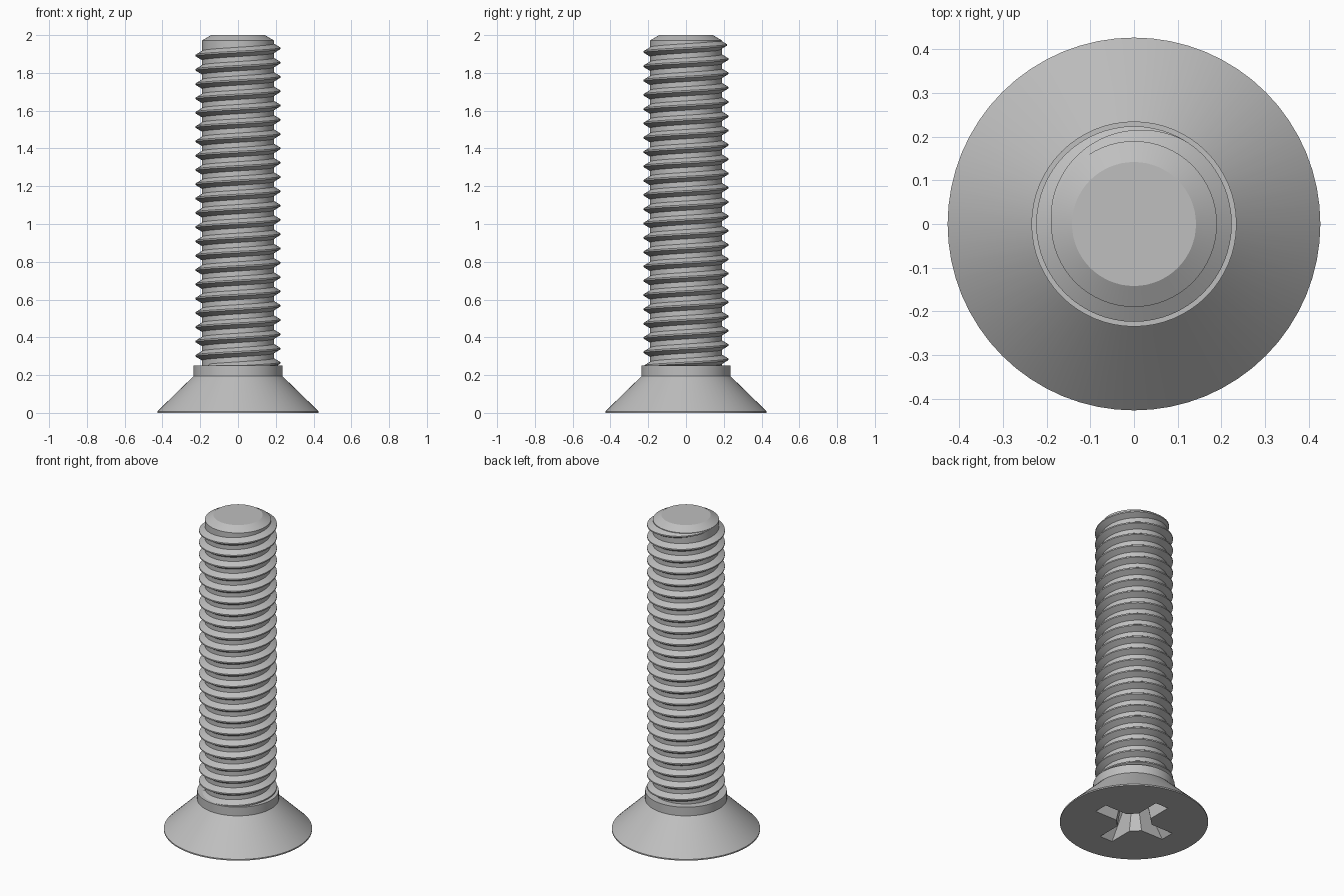
import bpy, bmesh, math

if "Cube" in bpy.data.objects:
    bpy.data.objects.remove(bpy.data.objects["Cube"])

SEG = 64
PITCH = 0.0757
ROOT, CREST = 0.19, 0.224

steel = bpy.data.materials.new("steel grey")
steel.diffuse_color = (0.52, 0.52, 0.52, 1)
steel.use_nodes = True
steel.node_tree.nodes["Principled BSDF"].inputs["Base Color"].default_value = steel.diffuse_color


def make(name, verts, faces):
    mesh = bpy.data.meshes.new(name)
    mesh.from_pydata(verts, [], faces)
    bm = bmesh.new()
    bm.from_mesh(mesh)
    bmesh.ops.recalc_face_normals(bm, faces=bm.faces)
    bm.to_mesh(mesh)
    bm.free()
    mesh.materials.append(steel)
    ob = bpy.data.objects.new(name, mesh)
    bpy.context.collection.objects.link(ob)
    return ob


def loft(name, rings):
    """Closed solid through rings that have equal vertex counts."""
    n = len(rings[0])
    verts = [v for ring in rings for v in ring]
    faces = [(i * n + j, i * n + (j + 1) % n, (i + 1) * n + (j + 1) % n, (i + 1) * n + j)
             for i in range(len(rings) - 1) for j in range(n)]
    faces.append(tuple(range(n)))
    faces.append(tuple(range(len(verts) - n, len(verts))))
    return make(name, verts, faces)


def circle(r, z, n=SEG):
    return [(r * math.cos(2 * math.pi * k / n), r * math.sin(2 * math.pi * k / n), z)
            for k in range(n)]


def rect(a, b, z):
    return [(-a, -b, z), (a, -b, z), (a, b, z), (-a, b, z)]


def smooth(ob):
    bpy.ops.object.select_all(action='DESELECT')
    ob.select_set(True)
    bpy.context.view_layer.objects.active = ob
    bpy.ops.object.shade_smooth_by_angle(angle=math.radians(25))


# Countersunk head with collar
head = loft("countersunk_head", [circle(0.427, 0), circle(0.427, 0.008),
                                 circle(0.235, 0.195), circle(0.235, 0.25)])

# Cross recess: two tapered slots and a tapered diamond in the middle
cutters = [
    loft("slot_cutter_x", [rect(0.264, 0.046, -0.02), rect(0.11, 0.035, 0.2)]),
    loft("slot_cutter_y", [rect(0.046, 0.264, -0.02), rect(0.035, 0.11, 0.2)]),
    loft("centre_cutter", [circle(0.145, -0.02, 4), circle(0.09, 0.201, 4)]),
]
bpy.context.view_layer.objects.active = head
for cutter in cutters:
    cutter.hide_render = True
    mod = head.modifiers.new("recess", 'BOOLEAN')
    mod.operation = 'DIFFERENCE'
    mod.solver = 'EXACT'
    mod.object = cutter
    bpy.ops.object.modifier_apply(modifier=mod.name)
for cutter in cutters:
    bpy.data.objects.remove(cutter)
smooth(head)

# Shank with chamfered tip
shank = loft("shank", [circle(ROOT, 0.225), circle(ROOT, 1.972), circle(0.142, 2.0)])
smooth(shank)

# Right-handed thread ridge, fading out near the tip
rings = []
start = -int(22.4 * SEG)
for k in range(start, SEG // 2 + 1):
    t = 2 * math.pi * k / SEG
    z = 1.93 + PITCH * k / SEG
    fade = min(1, max(0.02, (math.pi - t) / (math.pi * 0.67)))
    rise = (CREST - ROOT) * fade
    base, flat = 0.004 + 0.023 * fade, 0.004
    profile = [(ROOT - 0.004, -base), (ROOT + rise, -flat),
               (ROOT + rise, flat), (ROOT - 0.004, base)]
    rings.append([(r * math.cos(t), r * math.sin(t), z + dz) for r, dz in profile])
thread = loft("thread", rings)
smooth(thread)
